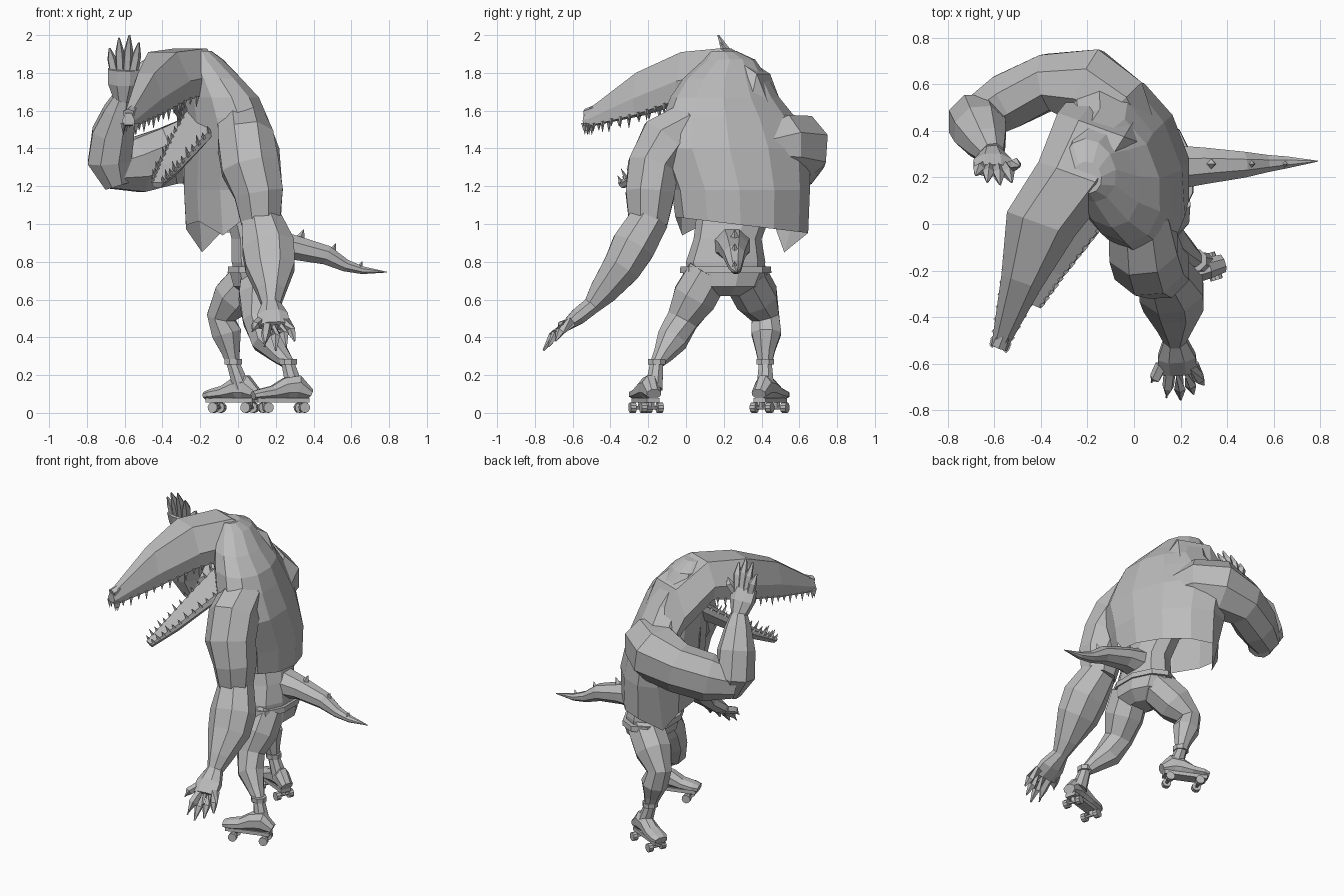
import bpy, bmesh, math
from mathutils import Vector

cube = bpy.data.objects.get("Cube")
if cube:
    bpy.data.objects.remove(cube)

GREY = (0.5, 0.5, 0.5, 1)
mat = bpy.data.materials.new("plain_grey")
mat.use_nodes = True
mat.diffuse_color = GREY
mat.node_tree.nodes["Principled BSDF"].inputs["Base Color"].default_value = GREY
UP = Vector((0, 0, 1))


def finish(name, bm):
    bmesh.ops.recalc_face_normals(bm, faces=bm.faces)
    mesh = bpy.data.meshes.new(name)
    bm.to_mesh(mesh)
    bm.free()
    mesh.materials.append(mat)
    obj = bpy.data.objects.new(name, mesh)
    bpy.context.collection.objects.link(obj)


def loft(bm, rings, first_cap=True):
    """Bridge rings of points into a skin."""
    rows = [[bm.verts.new(p) for p in ring] for ring in rings]
    n = len(rows[0])
    for a, b in zip(rows, rows[1:]):
        for i in range(n):
            j = (i + 1) % n
            bm.faces.new((a[i], a[j], b[j], b[i]))
    bm.faces.new(rows[-1])
    if first_cap:
        bm.faces.new(rows[0][::-1])
    return rows


def add_tube(bm, pts, sides=8, side=None, level=False, first_cap=True):
    """Tube through (x, y, z, radius[, second radius]) points."""
    centres = [Vector(p[:3]) for p in pts]
    rings = []
    for i, p in enumerate(pts):
        t = centres[min(i + 1, len(pts) - 1)] - centres[max(i - 1, 0)]
        t = UP if level else t.normalized()
        u = Vector(side) if side else t.orthogonal()
        u = (u - t * u.dot(t)).normalized()
        v = t.cross(u)
        steps = [math.tau * (k + 0.5) / sides for k in range(sides)]
        rings.append([centres[i] + u * p[3] * math.cos(s) + v * p[-1] * math.sin(s)
                      for s in steps])
    return loft(bm, rings, first_cap)


def tube(name, pts, **kw):
    bm = bmesh.new()
    add_tube(bm, pts, **kw)
    finish(name, bm)


def add_spike(bm, base, direction, radius, length):
    tip = Vector(base) + Vector(direction).normalized() * length
    add_tube(bm, [(*base, radius), (*tip, 0.001)], sides=4)


# Vest over the hunched torso, open at the hem with two hanging corners
bm = bmesh.new()
rows = add_tube(bm, [
    (-.025, .295, 1.0, .24, .365), (-.025, .29, 1.18, .25, .38), (-.04, .255, 1.40, .23, .425),
    (-.07, .23, 1.56, .205, .37), (-.09, .205, 1.67, .19, .30), (-.14, .21, 1.77, .15, .235),
    (-.19, .23, 1.87, .11, .14), (-.20, .2, 1.915, .06, .07)],
    sides=12, side=(1, .38, 0), level=True, first_cap=False)
for v in rows[0]:
    v.co.z -= .12 * (v.co.y - .25)
for corner in ((-.19, .52, .85), (-.08, -.02, .94)):
    corner = Vector(corner)
    min(rows[0], key=lambda v: (v.co - corner).length).co = corner
finish("vest", bm)

# Belly, shorts and waistband
tube("belly", [(.11, .21, .70, .13, .2), (.1, .21, .80, .14, .21), (.09, .22, .92, .13, .18),
               (.05, .26, 1.08, .13, .2), (.0, .27, 1.3, .14, .22)],
     sides=10, side=(1, 0, 0), level=True)
tube("shorts", [(.11, .2, .62, .07, .1), (.11, .2, .67, .14, .2), (.1, .21, .76, .155, .23)],
     sides=10, side=(1, 0, 0), level=True)
tube("waistband", [(.1, .21, .74, .163, .242), (.1, .21, .775, .16, .24)],
     sides=10, side=(1, 0, 0), level=True)

# Throat
tube("throat", [(-.1, .25, 1.25, .17, .17), (-.13, .24, 1.45, .16, .14),
                (-.13, .26, 1.7, .15, .11)], sides=8, side=(.9, -.4, 0), level=True)


# Jaws share one six-sided section: flat at the mouth, tapered away from it
SECTION = [(-.9, 0), (-1, .4), (-.52, 1), (.52, 1), (1, .4), (.9, 0)]


def jaw(name, stations, side, away, tooth_rows):
    side, away = Vector(side).normalized(), Vector(away).normalized()
    rings = [[Vector(s[:3]) + side * s[3] * a + away * s[4] * b for a, b in SECTION]
             for s in stations]
    bm = bmesh.new()
    loft(bm, rings)
    finish(name, bm)
    # Teeth along both lips
    bm = bmesh.new()
    for lip in (0, 5):
        for start, end in zip(rings[tooth_rows:], rings[tooth_rows + 1:]):
            for k in range(5):
                base = start[lip].lerp(end[lip], (k + .5) / 5)
                add_spike(bm, base + away * .01, -away, .013, .04 + .02 * (k % 2))
    finish(name + "_teeth", bm)


# The upper jaw runs back through the skull and neck into the hump
jaw("head_and_upper_jaw", [
    (-.08, .5, 1.34, .19, .22), (-.14, .41, 1.54, .2, .255), (-.25, .21, 1.70, .17, .23),
    (-.40, 0, 1.655, .155, .255), (-.485, -.25, 1.575, .09, .225), (-.57, -.5, 1.52, .04, .095),
    (-.58, -.535, 1.525, .035, .06)],
    (.94, -.34, 0), UP, 2)
jaw("lower_jaw", [
    (-.14, .21, 1.65, .13, .1), (-.255, -.01, 1.475, .105, .08),
    (-.36, -.2, 1.32, .065, .06), (-.43, -.35, 1.22, .03, .035)],
    (.91, -.42, 0), (.186, .402, -.732), 0)
tube("nose_bump", [(-.56, -.48, 1.60, .03), (-.58, -.53, 1.585, .035, .025)],
     sides=6, side=(.94, -.34, 0))

# Arms
tube("left_upper_arm", [
    (.01, .1, 1.48, .1), (.02, .01, 1.52, .14), (.04, -.1, 1.44, .16),
    (.065, -.175, 1.3, .165, .145), (.11, -.19, 1.16, .14), (.12, -.2, 1.0, .11)],
    side=(1, 0, 0))
tube("left_forearm", [
    (.12, -.19, 1.03, .11), (.16, -.28, .88, .15, .125), (.17, -.34, .77, .14, .11),
    (.175, -.44, .64, .08), (.175, -.5, .565, .05)], side=(1, 0, 0))
tube("right_upper_arm", [
    (.02, .36, 1.4, .1), (-.08, .5, 1.42, .17), (-.2, .59, 1.4, .19, .18),
    (-.37, .61, 1.36, .165, .13), (-.54, .53, 1.31, .155, .13), (-.69, .44, 1.28, .1)],
    side=(0, 0, 1))
tube("right_forearm", [
    (-.64, .44, 1.2, .07), (-.68, .44, 1.33, .125), (-.66, .40, 1.48, .12),
    (-.63, .34, 1.6, .085), (-.61, .3, 1.67, .055)], side=(1, 0, 0))


# Hands: flat palm with four clawed fingers and a thumb
def hand(name, wrist, palm, tips, bulge):
    wrist, palm, bulge = Vector(wrist), Vector(palm), Vector(bulge)
    bm = bmesh.new()
    add_tube(bm, [(*wrist, .05), (*wrist.lerp(palm, .55), .088, .048), (*palm, .09, .03)],
             side=(1, 0, 0))
    for tip in map(Vector, tips):
        base = palm.lerp(wrist, .2)
        base.x += (tip.x - palm.x) * .6
        middle = base.lerp(tip, .6) + bulge
        add_tube(bm, [(*base, .027), (*middle, .026), (*tip, .005)], sides=5)
    finish(name, bm)


hand("left_hand", (.175, -.49, .575), (.19, -.635, .46),
     [(.075, -.68, .43), (.14, -.745, .35), (.2, -.755, .33), (.255, -.73, .35),
      (.3, -.69, .38)], (0, -.01, .012))
hand("right_hand", (-.61, .3, 1.66), (-.605, .23, 1.82),
     [(-.68, .21, 1.93), (-.63, .18, 1.985), (-.575, .17, 2.0), (-.525, .18, 1.96),
      (-.49, .25, 1.87)], (0, .012, 0))

# Legs with ankle cuffs
legs = {
    "left": [(.13, .12, .74, .12), (.12, .045, .61, .125), (.11, -.02, .49, .09),
             (.15, -.075, .385, .085), (.22, -.12, .31, .055), (.265, -.155, .26, .037),
             (.3, -.17, .13, .05)],
    "right": [(.09, .31, .73, .12), (-.02, .375, .61, .12), (-.09, .42, .51, .08),
              (-.06, .425, .42, .085), (-.04, .42, .33, .055), (-.025, .42, .26, .037),
              (.02, .42, .13, .05)]}
for name, pts in legs.items():
    tube(name + "_leg", pts, side=(0, 1, 0))
    x, y, z, r = pts[5]
    tube(name + "_ankle_cuff", [(x, y, z - .005, .05), (x, y, z + .025, .05)], level=True,
         side=(1, 0, 0))


# Roller skates
def skate(name, heel, toe):
    heel, toe = Vector((*heel, 0)), Vector((*toe, 0))
    across = (toe - heel).cross(UP).normalized()

    def station(f, z, w, h):
        return (*(heel.lerp(toe, f) + UP * z), w, h)
    tube(name + "_boot", [station(0, .1, .042, .03), station(.22, .135, .05, .07),
                          station(.42, .13, .052, .06), station(.65, .108, .058, .038),
                          station(.88, .098, .06, .03), station(1, .092, .045, .022)],
         side=across)
    tube(name + "_skate_plate", [station(.04, .068, .05, .017), station(.95, .068, .05, .017)],
         sides=4, side=across)
    bm = bmesh.new()
    for f in (.14, .78):
        hub = heel.lerp(toe, f) + UP * .028
        add_tube(bm, [(*(hub - across * .05), .01), (*(hub + across * .05), .01)], sides=6)
        add_tube(bm, [(*hub, .015), (*(hub + UP * .04), .015)], sides=4)
        for s in (-1, 1):
            add_tube(bm, [(*(hub + across * s * .03), .028), (*(hub + across * s * .06), .028)],
                     sides=10)
    finish(name + "_skate_wheels", bm)


skate("left", (.38, -.17), (.08, -.26))
skate("right", (.1, .385), (-.17, .51))

# Tail with a row of spikes
tube("tail", [(.12, .24, .89, .11), (.3, .25, .875, .085, .07), (.47, .255, .835, .06, .055),
              (.57, .26, .78, .04, .035), (.66, .265, .755, .027, .022), (.79, .27, .745, .002)],
     side=(0, 1, 0))
bm = bmesh.new()
for x, z, size in ((.33, .925, .05), (.5, .855, .045), (.645, .77, .035)):
    add_spike(bm, (x, .258, z), (.4, 0, 1), size * .5, size)
finish("tail_spikes", bm)
